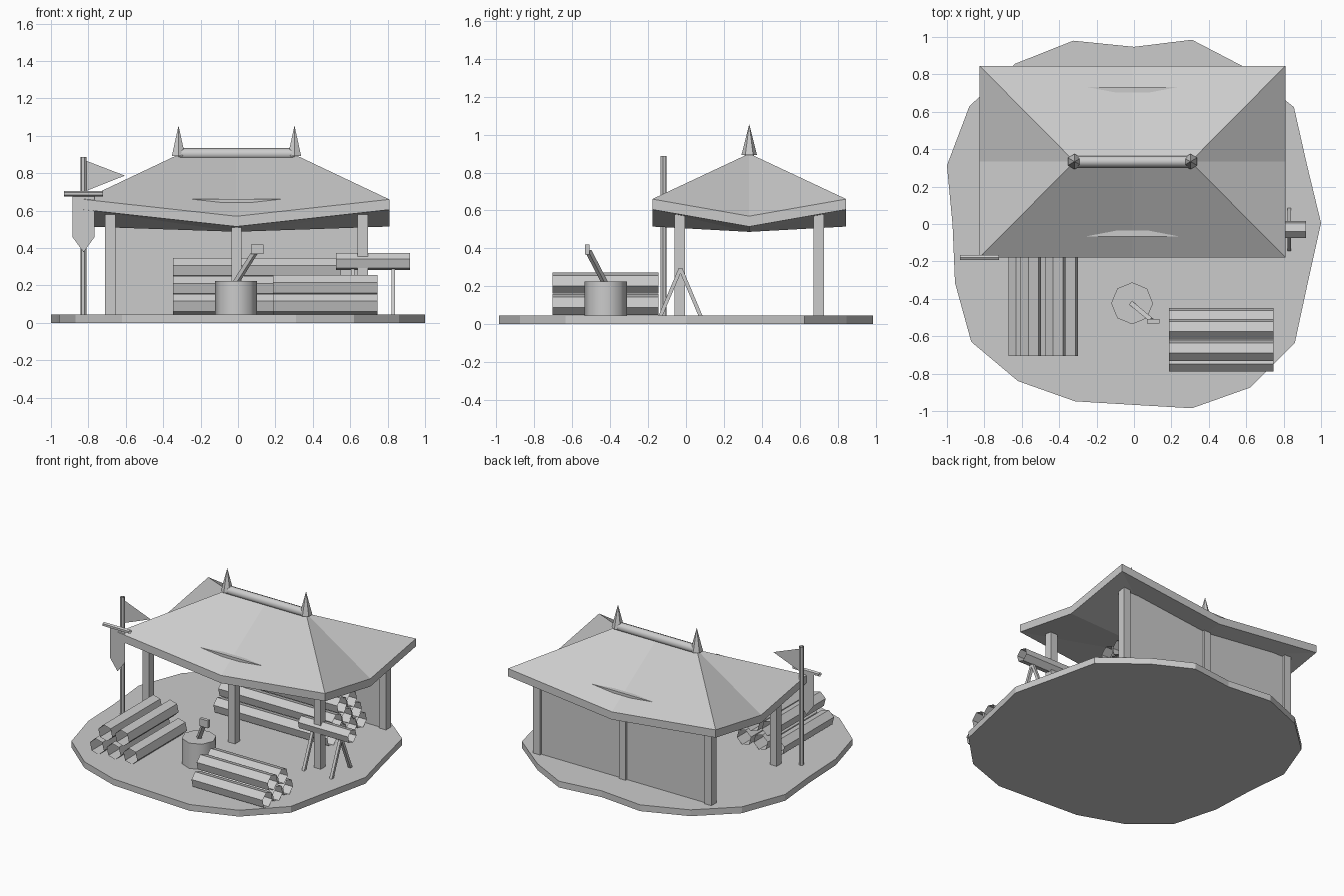
import bpy, bmesh, math
from mathutils import Vector

if "Cube" in bpy.data.objects:
    bpy.data.objects.remove(bpy.data.objects["Cube"])

CX = -0.008          # pavilion centre
CY = 0.3335
GROUND = 0.045

mat = bpy.data.materials.new("plain_grey")
mat.diffuse_color = (0.6, 0.6, 0.6, 1)
mat.use_nodes = True
mat.node_tree.nodes["Principled BSDF"].inputs["Base Color"].default_value = mat.diffuse_color


def mesh_object(name, verts, faces, smooth=False, fix=True):
    me = bpy.data.meshes.new(name)
    me.from_pydata([tuple(v) for v in verts], [], faces)
    me.materials.append(mat)
    ob = bpy.data.objects.new(name, me)
    bpy.context.collection.objects.link(ob)
    if fix and len(faces) > 1:
        bm = bmesh.new()
        bm.from_mesh(me)
        bmesh.ops.recalc_face_normals(bm, faces=bm.faces)
        bm.to_mesh(me)
        bm.free()
    if smooth:
        bpy.context.view_layer.objects.active = ob
        ob.select_set(True)
        bpy.ops.object.shade_smooth_by_angle(angle=math.radians(50))
        ob.select_set(False)
    return ob


def loft(name, lower, upper, caps=True, smooth=False):
    """Skin between two matching rings."""
    n = len(lower)
    faces = [(i, (i + 1) % n, n + (i + 1) % n, n + i) for i in range(n)]
    if caps:
        faces += [tuple(reversed(range(n))), tuple(range(n, 2 * n))]
    return mesh_object(name, list(lower) + list(upper), faces, smooth)


def box(name, x0, x1, y0, y1, z0, z1):
    ring = [(x0, y0), (x1, y0), (x1, y1), (x0, y1)]
    return loft(name, [(x, y, z0) for x, y in ring], [(x, y, z1) for x, y in ring])


def rod(name, a, b, r, sides, turn=0.0, caps=True, smooth=False):
    """Prism from a to b; turn is the angle of the first corner from 'up'."""
    a, b = Vector(a), Vector(b)
    d = (b - a).normalized()
    up = Vector((0, 1, 0)) if abs(d.z) > 0.99 else Vector((0, 0, 1))
    up = (up - d * up.dot(d)).normalized()
    side = d.cross(up)
    ring = []
    for k in range(sides):
        t = math.radians(turn) + 2 * math.pi * k / sides
        ring.append(up * math.cos(t) * r + side * math.sin(t) * r)
    return loft(name, [a + v for v in ring], [b + v for v in ring], caps, smooth)


# Ground slab with an uneven outline
outline = [(0.855, 0.63), (0.925, 0.32), (1.0, 0.01), (0.93, -0.305), (0.86, -0.63),
           (0.62, -0.87), (0.31, -0.98), (0, -0.962), (-0.315, -0.943), (-0.62, -0.835),
           (-0.87, -0.625), (-0.957, -0.31), (-0.97, 0), (-1.0, 0.318), (-0.88, 0.635),
           (-0.635, 0.862), (-0.325, 0.985), (0, 0.952), (0.31, 0.99), (0.575, 0.852)]
loft("ground_slab", [(x, y - 0.005, 0) for x, y in outline],
     [(x, y - 0.005, GROUND) for x, y in outline])

# Hipped roof with eaves that sag between the corners
W, D = 0.817, 0.5115
eave = [(-1, -1), (0, -1), (1, -1), (1, 0), (1, 1), (0, 1), (-1, 1), (-1, 0)]
top = [(CX + W * i, CY + D * j, 0.66 if i * j else 0.57) for i, j in eave]
low = [(x, y, z - 0.055) for x, y, z in top]
RL, RM, RR, MID = 16, 17, 18, 19
verts = top + low + [(CX + x, CY, 0.9) for x in (-0.31, 0, 0.31)] + [(CX, CY, 0.487)]
faces = [(1, RM, RL, 0), (1, 2, RR, RM), (5, RM, RR, 4), (5, 6, RL, RM),
         (2, 3, RR), (3, 4, RR), (6, 7, RL), (7, 0, RL)]
for i in range(8):
    j = (i + 1) % 8
    faces += [(i, i + 8, j + 8, j), (i + 8, MID, j + 8)]
mesh_object("roof", verts, faces, fix=False)

# Ceiling frame just breaking through the sagging slopes
box("ceiling_frame", CX - 0.63, CX + 0.63, -0.066, 0.732, 0.61, 0.662)

# Ridge bar and pointed finials
rod("ridge_bar", (CX - 0.31, CY, 0.903), (CX + 0.31, CY, 0.903), 0.031, 8, 0, True, True)
for s in (-1, 1):
    x = CX + s * 0.31
    ring = [(x + 0.041 * math.sin(k * math.pi / 3), CY + 0.041 * math.cos(k * math.pi / 3), 0.893)
            for k in range(6)]
    mesh_object("finial", ring + [(x, CY, 1.055)],
                [(k, (k + 1) % 6, 6) for k in range(6)] + [tuple(range(6))])

# Posts and back wall
for y in (-0.033, 0.7):
    for x in (-0.675, 0, 0.675):
        box("post", CX + x - 0.027, CX + x + 0.027, y - 0.028, y + 0.028, GROUND, 0.585)
box("back_wall", CX - 0.66, CX + 0.66, 0.687, 0.713, GROUND, 0.57)


# Stacks of open-ended six-sided logs
def log_stack(name, axis, a, b, first, step, z0, rows):
    for row, count in enumerate(rows):
        z = z0 + row * step * 0.866
        for k in range(count):
            c = first + (k + row / 2) * step
            if axis == "x":
                rod(name, (a, c, z), (b, c, z), 0.057, 6, -13.9, False)
            else:
                rod(name, (c, a, z), (c, b, z), 0.057, 6, -13.9, False)


log_stack("left_log", "y", -0.705, -0.145, -0.617, 0.1315, 0.103, (3, 2))
log_stack("right_log", "x", 0.747, 0.187, -0.735, 0.1155, 0.1, (3, 2))
log_stack("back_log", "x", 0.55, -0.348, 0.275, 0.1105, 0.1, (4, 3, 2))

# Chopping block with axe
rod("chopping_block", (-0.01, -0.424, GROUND), (-0.01, -0.424, 0.225), 0.112, 8, 0, True, True)
rod("axe_handle", (-0.012, -0.426, 0.215), (0.095, -0.515, 0.385), 0.017, 4, 45)
box("axe_head", 0.07, 0.135, -0.532, -0.508, 0.367, 0.42)

# Sawbuck with its log
rod("sawbuck_log", (0.92, -0.029, 0.328), (0.524, -0.029, 0.328), 0.048, 6, -15, False)
for x in (0.613, 0.83):
    for s in (-1, 1):
        rod("sawbuck_leg", (x, -0.029, 0.293), (x, -0.029 + s * 0.122, 0.005), 0.014, 4, 45)

# Flag pole, pennant, crossbar and hanging banner
PX = -0.826
rod("flag_pole", (PX, -0.118, GROUND), (PX, -0.118, 0.888), 0.016, 6, 15, False)
mesh_object("pennant", [(PX, -0.118, 0.872), (PX, -0.118, 0.70), (-0.605, -0.118, 0.787)],
            [(0, 1, 2)])
rod("crossbar", (-0.93, -0.18, 0.69), (-0.722, -0.18, 0.69), 0.015, 6, 0, False)
mesh_object("banner", [(PX + x, -0.174, z) for x, z in
                       ((-0.06, 0.69), (-0.06, 0.46), (0, 0.378), (0.06, 0.46), (0.06, 0.69))],
            [(0, 1, 2, 3, 4)])
